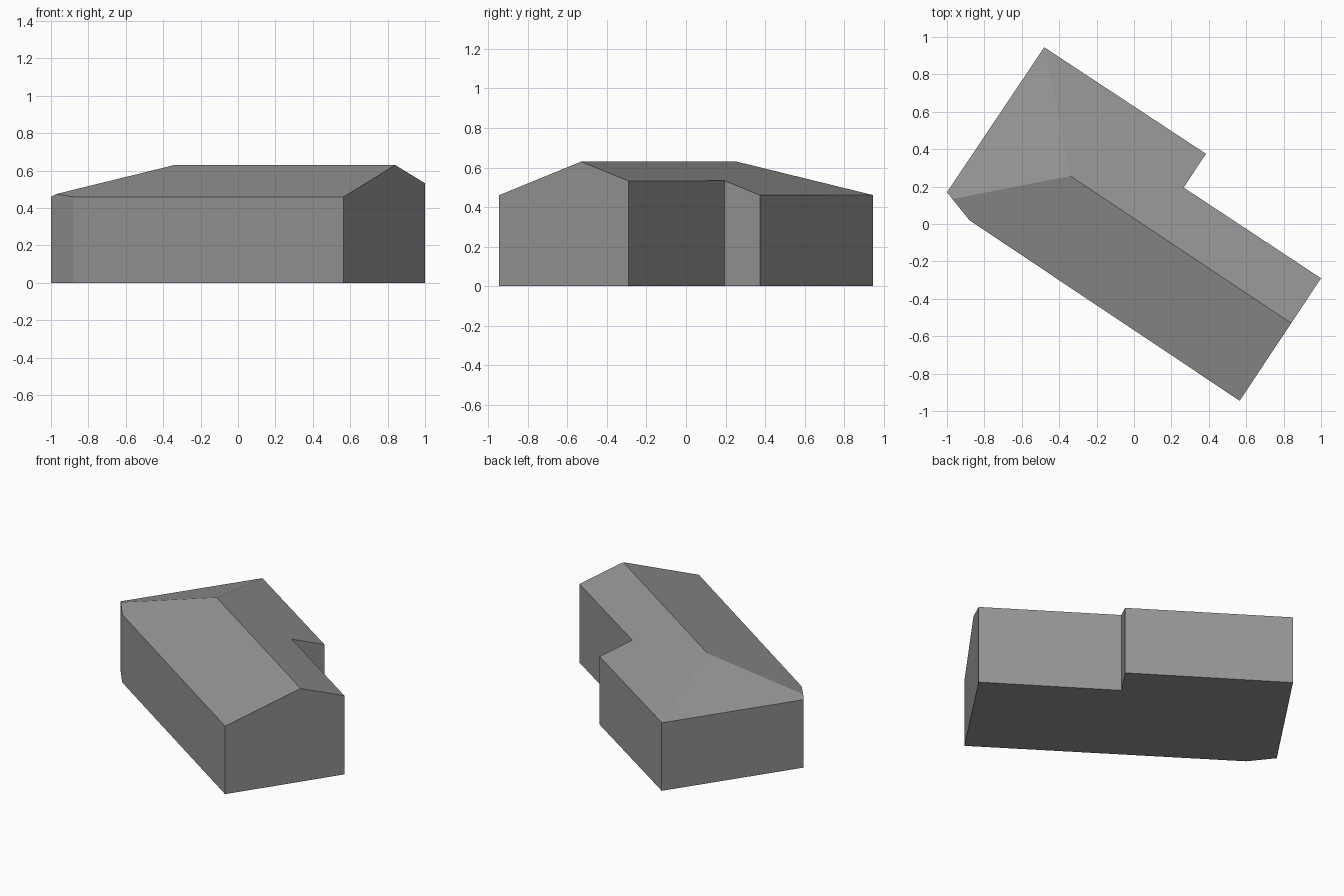
import bpy, bmesh
from mathutils import Vector
from mathutils.geometry import normal

cube = bpy.data.objects.get("Cube")
if cube:
    bpy.data.objects.remove(cube, do_unlink=True)

# Plain grey for the whole building
grey = bpy.data.materials.new("plain_grey")
grey.use_nodes = True
color = (0.3, 0.3, 0.3, 1)
grey.diffuse_color = color
grey.node_tree.nodes["Principled BSDF"].inputs["Base Color"].default_value = color

# Footprint, counter-clockwise from the chamfered west corner
footprint = [(-1, 0.17), (-0.88, 0.02), (0.565, -0.945), (1, -0.29),
             (0.265, 0.195), (0.385, 0.375), (-0.48, 0.945)]
EAVE, RIDGE = 0.46, 0.63
ridge_west = Vector((-0.34, 0.255, RIDGE))
ridge_east = Vector((0.84, -0.53, RIDGE))


def eave(i):
    return Vector((*footprint[i], EAVE))


# Walls: footprint raised above the ridge
bm = bmesh.new()
base = bm.faces.new([bm.verts.new((x, y, 0)) for x, y in footprint])
walls = bmesh.ops.extrude_face_region(bm, geom=[base], use_keep_orig=True)
top = [v for v in walls["geom"] if isinstance(v, bmesh.types.BMVert)]
bmesh.ops.translate(bm, verts=top, vec=(0, 0, 1))
bmesh.ops.recalc_face_normals(bm, faces=bm.faces)

# Roof: front slope, back slope and west hip, each trimmed by a plane
slopes = [(eave(1), eave(2), ridge_east),
          (ridge_west, ridge_east, eave(5)),
          (ridge_west, eave(6), eave(0))]
for points in slopes:
    up = normal(points)
    if up.z < 0:
        up.negate()
    cut = bmesh.ops.bisect_plane(
        bm, geom=bm.verts[:] + bm.edges[:] + bm.faces[:], dist=1e-5,
        plane_co=points[0], plane_no=up, clear_outer=True)
    rim = [e for e in bm.edges if e.is_boundary]
    bmesh.ops.holes_fill(bm, edges=rim, sides=0)

bmesh.ops.remove_doubles(bm, verts=bm.verts, dist=0.002)
bmesh.ops.recalc_face_normals(bm, faces=bm.faces)
mesh = bpy.data.meshes.new("building")
bm.to_mesh(mesh)
bm.free()
mesh.materials.append(grey)
building = bpy.data.objects.new("building", mesh)
bpy.context.collection.objects.link(building)
